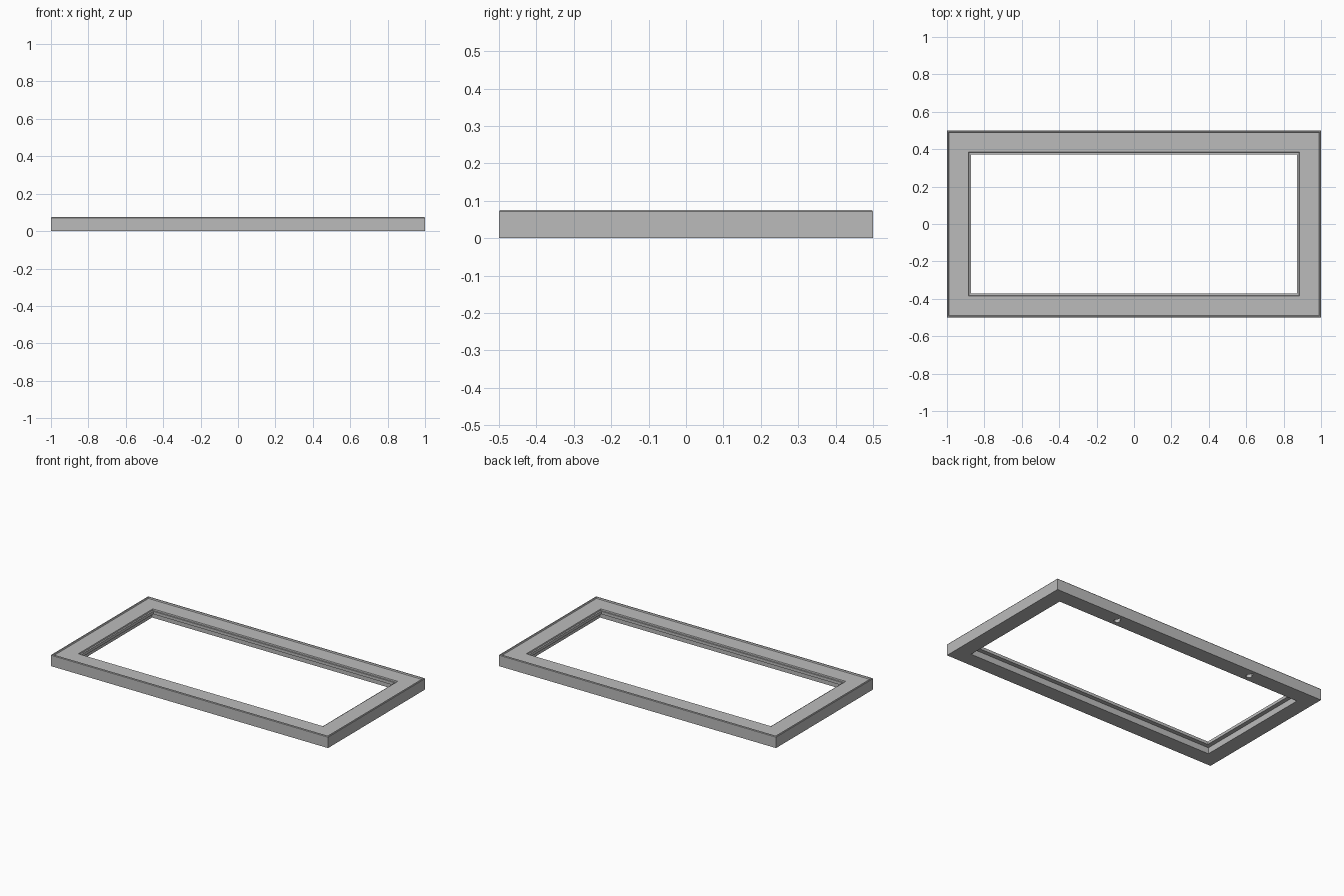
import bpy, bmesh

cube = bpy.data.objects.get("Cube")
if cube:
    bpy.data.objects.remove(cube, do_unlink=True)

grey = bpy.data.materials.new("warm_grey")
grey.use_nodes = True
colour = (0.5, 0.5, 0.5, 1)
grey.diffuse_color = colour
grey.node_tree.nodes["Principled BSDF"].inputs["Base Color"].default_value = colour


def make_object(name, bm):
    bmesh.ops.recalc_face_normals(bm, faces=bm.faces)
    mesh = bpy.data.meshes.new(name)
    bm.to_mesh(mesh)
    bm.free()
    mesh.materials.append(grey)
    obj = bpy.data.objects.new(name, mesh)
    bpy.context.collection.objects.link(obj)
    return obj


# Moulding section: (distance in from the outer edge, height)
section = [
    (0, 0), (0, 0.071), (0.003, 0.075), (0.009, 0.075),   # outer wall and raised lip
    (0.012, 0.067), (0.116, 0.067),                       # broad top face
    (0.118, 0.059), (0.128, 0.059),                       # inner step
    (0.128, 0.04), (0.1, 0.04), (0.1, 0),                 # opening and rear rebate
]

# Frame: mitred section carried round the four corners
bm = bmesh.new()
rings = []
for sx, sy in [(-1, -1), (1, -1), (1, 1), (-1, 1)]:
    rings.append([bm.verts.new((sx * (1 - d), sy * (0.5 - d), z)) for d, z in section])
count = len(section)
for i, ring in enumerate(rings):
    following = rings[(i + 1) % 4]
    for j in range(count):
        k = (j + 1) % count
        bm.faces.new((ring[j], following[j], following[k], ring[k]))
frame = make_object("picture_frame", bm)


# Keyhole hanging slots in the underside of the back rail
def cut(name, bm):
    cutter = make_object(name, bm)
    cutter.hide_render = True
    cutter.hide_set(True)
    mod = frame.modifiers.new(name, "BOOLEAN")
    mod.operation = "DIFFERENCE"
    mod.solver = "EXACT"
    mod.object = cutter


for side, x in (("left", 0.5), ("right", -0.5)):
    bm = bmesh.new()
    hole = bmesh.ops.create_cone(bm, cap_ends=True, segments=24,
                                 radius1=0.018, radius2=0.018, depth=0.06)
    bmesh.ops.translate(bm, verts=hole["verts"], vec=(x, 0.443, 0))
    cut(side + "_hanging_hole", bm)

    bm = bmesh.new()
    slot = bmesh.ops.create_cube(bm, size=1)
    bmesh.ops.scale(bm, verts=slot["verts"], vec=(0.014, 0.03, 0.06))
    bmesh.ops.translate(bm, verts=slot["verts"], vec=(x, 0.463, 0))
    cut(side + "_hanging_slot", bm)

# Bake the cuts and drop the cutters
bpy.context.view_layer.update()
baked = bpy.data.meshes.new_from_object(
    frame.evaluated_get(bpy.context.evaluated_depsgraph_get()))
cutters = [mod.object for mod in frame.modifiers]
frame.modifiers.clear()
frame.data = baked
for cutter in cutters:
    bpy.data.objects.remove(cutter, do_unlink=True)
